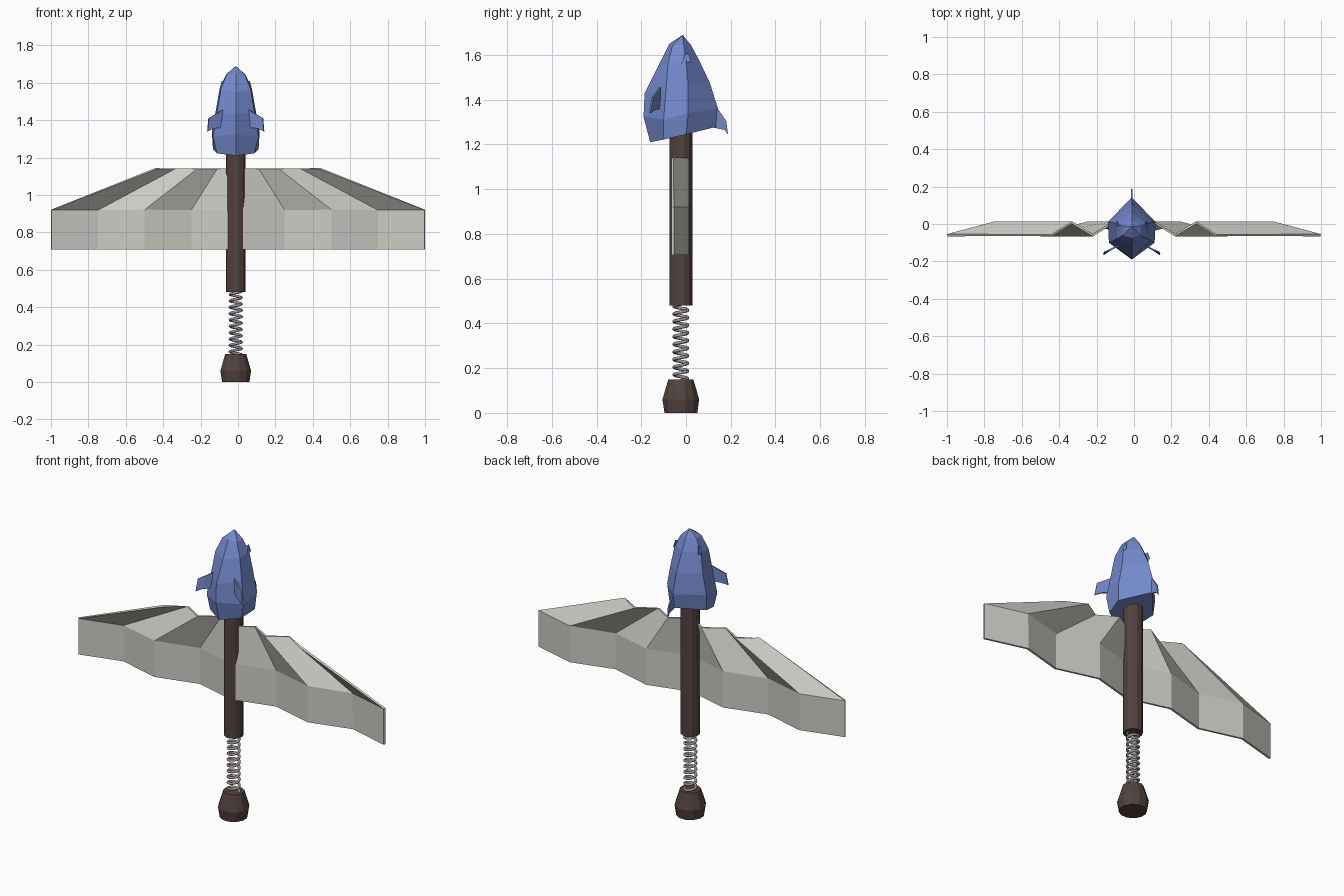
import bpy, bmesh, math
from mathutils import Vector

if "Cube" in bpy.data.objects:
    bpy.data.objects.remove(bpy.data.objects["Cube"])

CX, CY = -0.012, -0.023   # axis of the stick


def material(name, rgb):
    m = bpy.data.materials.new(name)
    m.diffuse_color = (*rgb, 1)
    m.use_nodes = True
    m.node_tree.nodes["Principled BSDF"].inputs["Base Color"].default_value = m.diffuse_color
    return m


BLUE = material("blue", (0.17, 0.25, 0.60))
BROWN = material("dark brown", (0.085, 0.055, 0.047))
PALE = material("pale grey", (0.60, 0.60, 0.56))
STEEL = material("steel", (0.36, 0.32, 0.35))


def mesh_object(name, verts, faces, mat, loc=(0, 0, 0), thickness=0):
    bm = bmesh.new()
    vs = [bm.verts.new(v) for v in verts]
    for f in faces:
        bm.faces.new([vs[i] for i in f])
    bmesh.ops.recalc_face_normals(bm, faces=bm.faces)
    me = bpy.data.meshes.new(name)
    bm.to_mesh(me)
    bm.free()
    me.materials.append(mat)
    ob = bpy.data.objects.new(name, me)
    ob.location = loc
    bpy.context.collection.objects.link(ob)
    if thickness:
        s = ob.modifiers.new("thickness", 'SOLIDIFY')
        s.thickness = thickness
        s.offset = 0
    return ob


def lathe(name, profile, n, mat):
    verts, faces = [], []
    for r, z in profile:
        for i in range(n):
            a = 2 * math.pi * (i + 0.5) / n
            verts.append((r * math.cos(a), r * math.sin(a), z))
    for k in range(len(profile) - 1):
        for i in range(n):
            j = (i + 1) % n
            faces.append((k * n + i, k * n + j, (k + 1) * n + j, (k + 1) * n + i))
    faces.append(list(range(n))[::-1])
    faces.append([(len(profile) - 1) * n + i for i in range(n)])
    return mesh_object(name, verts, faces, mat, (CX, CY, 0))


# Foot and stick
lathe("foot", [(0.076, 0), (0.085, 0.06), (0.058, 0.15)], 12, BROWN)
lathe("stick", [(0.053, 0.48), (0.053, 1.27)], 12, BROWN)

# Spring
cu = bpy.data.curves.new("spring", 'CURVE')
cu.dimensions = '3D'
cu.bevel_depth = 0.0075
cu.bevel_resolution = 1
cu.use_fill_caps = True
turns, per = 10, 14
sp = cu.splines.new('POLY')
sp.points.add(turns * per)
for i, p in enumerate(sp.points):
    a = 2 * math.pi * i / per
    p.co = (0.031 * math.cos(a), 0.031 * math.sin(a),
            0.145 + 0.34 * i / (turns * per), 1)
cu.materials.append(STEEL)
spring = bpy.data.objects.new("spring", cu)
spring.location = (CX, CY, 0)
bpy.context.collection.objects.link(spring)

# Folded wings: zigzag panels with a flat lower band and a fanned upper band
verts, faces = [], []
for i in range(-4, 5):
    y = -0.06 if i % 2 == 0 else 0.007
    x = i * 0.2495
    verts += [(x, y, 0.707), (x, y, 0.92), (i * 0.11, y, 1.14)]
for i in range(8):
    a, b = i * 3, i * 3 + 3
    faces += [(a, b, b + 1, a + 1), (a + 1, b + 1, b + 2, a + 2)]
mesh_object("wings", verts, faces, PALE, thickness=0.012)

# Head: six-sided rings (front ridge, front side, back side, back ridge)
rings = [
    ((-.16, 1.21), (.100, -.10, 1.222), (.122, .00, 1.245), (.138, 1.28)),
    ((-.19, 1.325), (.122, -.10, 1.31), (.128, .01, 1.34), (.143, 1.36)),
    ((-.185, 1.43), (.100, -.09, 1.44), (.105, .01, 1.46), (.107, 1.475)),
    ((-.125, 1.55), (.080, -.08, 1.565), (.085, .00, 1.575), (.057, 1.58)),
    ((-.075, 1.65), (.048, -.06, 1.645), (.050, -.01, 1.645), (.022, 1.645)),
]
verts, faces = [], []
for (fy, fz), s, t, (by, bz) in rings:
    verts += [(0, fy, fz), s, t, (0, by, bz),
              (-t[0], t[1], t[2]), (-s[0], s[1], s[2])]
for k in range(len(rings) - 1):
    for i in range(6):
        j = (i + 1) % 6
        faces.append((k * 6 + i, k * 6 + j, k * 6 + 6 + j, k * 6 + 6 + i))
verts.append((0, -0.015, 1.69))
top = (len(rings) - 1) * 6
faces += [(top + i, top + (i + 1) % 6, len(verts) - 1) for i in range(6)]
faces.append([5, 4, 3, 2, 1, 0])
mesh_object("head", verts, faces, BLUE, (CX, 0, 0))

# Fins: one on the back, a pair at the front
mesh_object("back_fin", [(0, .135, 1.37), (0, .180, 1.305), (0, .188, 1.245),
                         (0, .172, 1.265), (0, .125, 1.275)],
            [(0, 1, 2, 3, 4)], BLUE, (CX, 0, 0), 0.008)
for side, name in ((1, "side_fin_right"), (-1, "side_fin_left")):
    pts = [(.070, -.115, 1.455), (.110, -.135, 1.43), (.145, -.15, 1.41),
           (.151, -.163, 1.34), (.118, -.14, 1.355), (.080, -.12, 1.36)]
    mesh_object(name, [(side * x, y, z) for x, y, z in pts],
                [(0, 1, 4, 5), (1, 2, 3, 4)], BLUE, (CX, 0, 0), 0.008)
    # Brow ridge over each eye
    pts = [(.060, -.03, 1.60), (.074, .012, 1.61), (.082, .022, 1.57),
           (.088, -.02, 1.56), (.078, -.005, 1.60)]
    mesh_object("brow_right" if side > 0 else "brow_left",
                [(side * x, y, z) for x, y, z in pts],
                [(0, 1, 4), (1, 2, 4), (2, 3, 4), (3, 0, 4), (0, 3, 2, 1)],
                BLUE, (CX, 0, 0))
